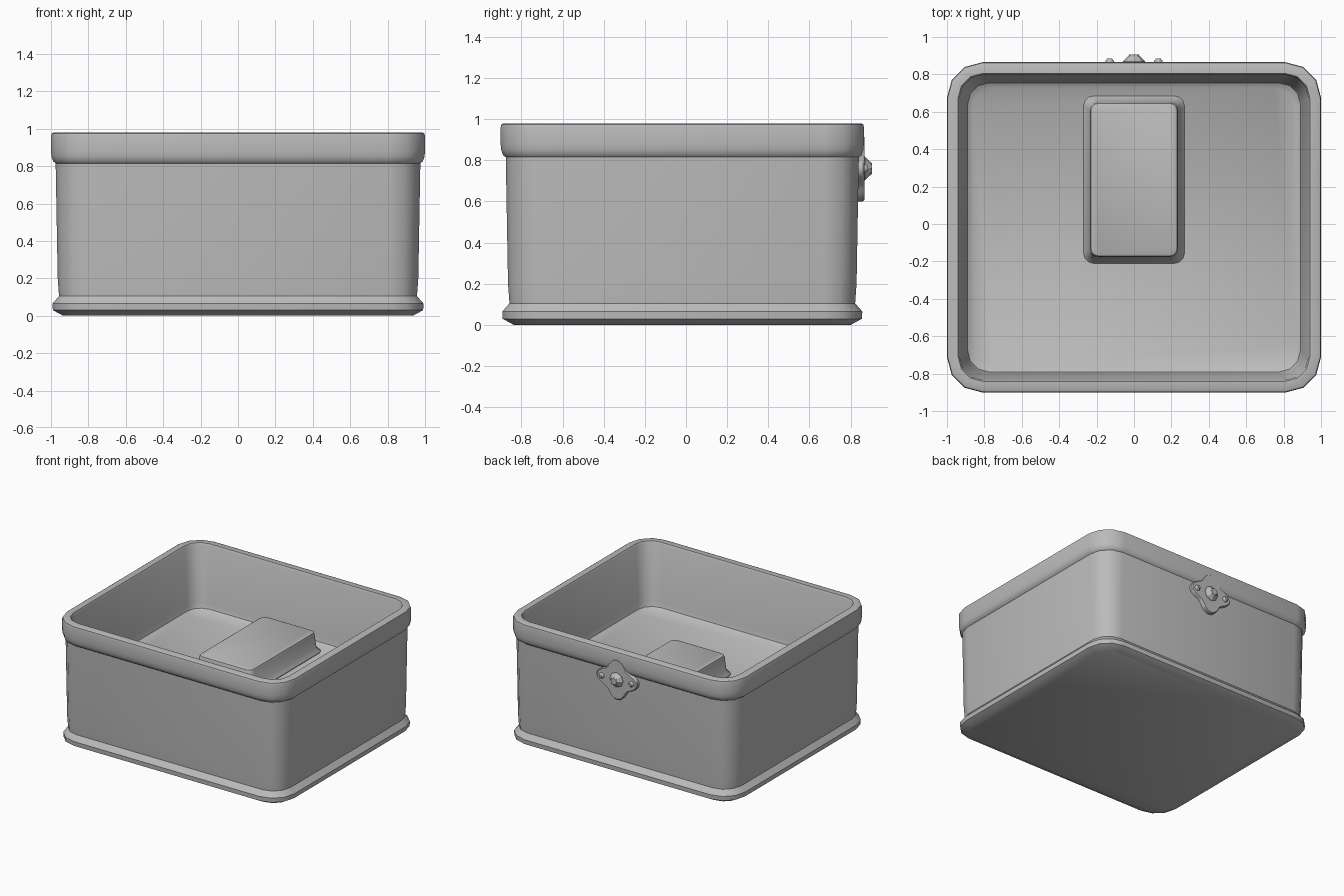
import bpy, bmesh
from math import sin, cos, pi, radians
from mathutils import Vector

cube = bpy.data.objects.get("Cube")
if cube:
    bpy.data.objects.remove(cube)

grey = bpy.data.materials.new("plain grey")
grey.use_nodes = True
colour = (0.5, 0.5, 0.5, 1)
grey.diffuse_color = colour
grey.node_tree.nodes["Principled BSDF"].inputs["Base Color"].default_value = colour


def rounded_rect(hx, hy, r, cy, z, steps=3):
    """Ring of points round a rectangle with rounded corners."""
    pts = []
    for k, (sx, sy) in enumerate([(1, 1), (-1, 1), (-1, -1), (1, -1)]):
        for i in range(steps + 1):
            a = (k + i / steps) * pi / 2
            pts.append(Vector((sx * (hx - r) + r * cos(a),
                               cy + sy * (hy - r) + r * sin(a), z)))
    return pts


def loft(name, rings, angle=35):
    """Skin a stack of rings and cap both ends."""
    bm = bmesh.new()
    loops = [[bm.verts.new(p) for p in ring] for ring in rings]
    n = len(loops[0])
    for low, high in zip(loops, loops[1:]):
        for i in range(n):
            j = (i + 1) % n
            bm.faces.new((low[i], low[j], high[j], high[i]))
    bm.faces.new(loops[0][::-1])
    bm.faces.new(loops[-1])
    bmesh.ops.recalc_face_normals(bm, faces=bm.faces)
    mesh = bpy.data.meshes.new(name)
    bm.to_mesh(mesh)
    bm.free()
    mesh.materials.append(grey)
    obj = bpy.data.objects.new(name, mesh)
    bpy.context.collection.objects.link(obj)
    bpy.ops.object.select_all(action="DESELECT")
    obj.select_set(True)
    bpy.context.view_layer.objects.active = obj
    bpy.ops.object.shade_smooth_by_angle(angle=radians(angle))
    return obj


# Tub: base flange, wall, rolled rim, inner wall and raised floor (inset, height)
tub_profile = [
    (0.065, 0), (0.01, 0.03), (0.008, 0.065), (0.043, 0.105),
    (0.036, 0.2), (0.025, 0.815), (0.012, 0.825), (0.003, 0.85),
    (0, 0.88), (0, 0.96), (0.004, 0.975), (0.015, 0.98),
    (0.06, 0.98), (0.068, 0.965), (0.1, 0.53), (0.11, 0.49), (0.135, 0.47)]
loft("tub", [rounded_rect(1 - d, 0.883 - d, max(0.19 - d, 0.115), -0.018, z)
             for d, z in tub_profile])

# Raised block on the floor, with a sloping foot
block_profile = [(0, 0.46), (0, 0.475), (0.025, 0.51),
                 (0.035, 0.61), (0.04, 0.625), (0.05, 0.63)]
loft("floor_block", [rounded_rect(0.27 - d, 0.448 - d, 0.055 - d * 0.4, 0.237, z)
                     for d, z in block_profile])

# Fittings on the back
CENTRE_Z = 0.76


def round_ring(x, y, rx, rz, n, lobes=0):
    pts = []
    for i in range(n):
        a = 2 * pi * i / n
        k = 1 - lobes + lobes * cos(4 * a)
        pts.append(Vector((x + rx * k * cos(a), y, CENTRE_Z + rz * k * sin(a))))
    return pts


loft("latch_plate", [round_ring(0, y, 0.18 - d, 0.16 - d, 40, 0.15)
                     for y, d in [(0.82, 0), (0.86, 0), (0.867, 0.007)]])
loft("latch_knob", [round_ring(0, y, r, r, 8)
                    for y, r in [(0.85, 0.06), (0.87, 0.058), (0.895, 0.033), (0.905, 0.026)]], 20)
for side, x in (("left", 0.13), ("right", -0.13)):
    loft(side + "_screw", [round_ring(x, y, r, r, 10)
                           for y, r in [(0.85, 0.024), (0.872, 0.022), (0.885, 0.012)]])
